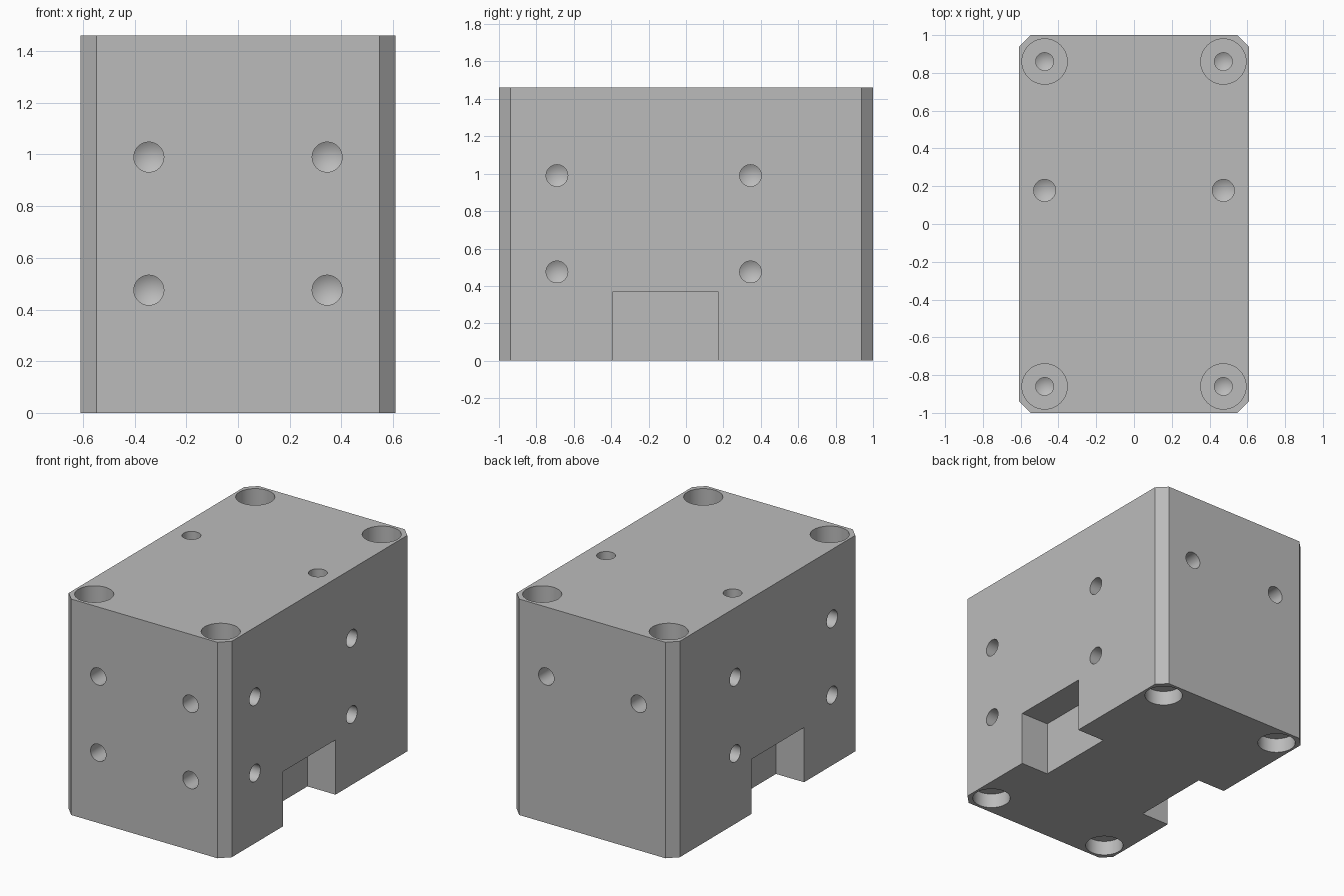
import bpy, bmesh, math
from mathutils import Vector

if "Cube" in bpy.data.objects:
    bpy.data.objects.remove(bpy.data.objects["Cube"])

W, L, H, C = 0.61, 1.0, 1.46, 0.063   # half width, half length, height, corner chamfer
SEG = 40

grey = bpy.data.materials.new("plain grey")
grey.diffuse_color = (0.5, 0.5, 0.5, 1)
grey.use_nodes = True
grey.node_tree.nodes["Principled BSDF"].inputs["Base Color"].default_value = grey.diffuse_color


def make_object(name, bm):
    bmesh.ops.recalc_face_normals(bm, faces=bm.faces)
    mesh = bpy.data.meshes.new(name)
    bm.to_mesh(mesh)
    bm.free()
    mesh.materials.append(grey)
    ob = bpy.data.objects.new(name, mesh)
    bpy.context.collection.objects.link(ob)
    return ob


def drill(bm, pos, outward, profile):
    """Closed lathe cutter: profile is (radius, depth) pairs, ending in a cone tip."""
    rot = Vector(outward).to_track_quat('Z', 'Y')
    pos = Vector(pos)
    rings = []
    for r, d in profile:
        rings.append([bm.verts.new(pos + rot @ Vector((
            r * math.cos(2 * math.pi * i / SEG), r * math.sin(2 * math.pi * i / SEG), -d)))
            for i in range(SEG)])
    bm.faces.new(rings[0])
    for a, b in zip(rings, rings[1:]):
        for i in range(SEG):
            j = (i + 1) % SEG
            bm.faces.new((a[i], a[j], b[j], b[i]))
    r, d = profile[-1]
    tip = bm.verts.new(pos + rot @ Vector((0, 0, -d - r * 0.6)))
    for i in range(SEG):
        bm.faces.new((rings[-1][i], rings[-1][(i + 1) % SEG], tip))


def box(bm, lo, hi):
    verts = bmesh.ops.create_cube(bm, size=1)["verts"]
    for v in verts:
        v.co = [(a + b) / 2 + c * (b - a) for a, b, c in zip(lo, hi, v.co)]


# Block with chamfered upright corners
bm = bmesh.new()
outline = [(W, L - C), (W - C, L), (C - W, L), (-W, L - C),
           (-W, C - L), (C - W, -L), (W - C, -L), (W, C - L)]
base = bm.faces.new([bm.verts.new((x, y, 0)) for x, y in outline])
up = bmesh.ops.extrude_face_region(bm, geom=[base])["geom"]
bmesh.ops.translate(bm, vec=(0, 0, H), verts=[g for g in up if isinstance(g, bmesh.types.BMVert)])
block = make_object("drilled_block", bm)

# Cutters: blind threaded holes, counterbored corner holes, side notches
plain = [(0.058, -0.03), (0.058, 0.2)]
bore_top = [(0.12, -0.03), (0.12, 0.115), (0.047, 0.115), (0.047, 0.33)]
bore_bottom = [(0.12, -0.03), (0.12, 0.1), (0.047, 0.1), (0.047, 0.32)]
bm = bmesh.new()
for s in (-1, 1):
    for z in (0.475, 0.99):
        drill(bm, (s * 0.345, -L, z), (0, -1, 0), plain)          # front
        for y in (-0.69, 0.345):
            drill(bm, (s * W, y, z), (s, 0, 0), plain)            # sides
    drill(bm, (s * 0.345, L, 0.99), (0, 1, 0), plain)             # back
    drill(bm, (s * 0.473, 0.178, H), (0, 0, 1), plain)            # top
    for y in (-0.86, 0.86):
        drill(bm, (s * 0.473, y, H), (0, 0, 1), bore_top)
        drill(bm, (s * 0.473, y, 0), (0, 0, -1), bore_bottom)
    x0, x1 = sorted((s * (W - 0.21), s * (W + 0.05)))
    box(bm, (x0, -0.39, -0.05), (x1, 0.17, 0.37))                 # notch
cutter = make_object("hole_cutter", bm)
cutter.hide_render = True

# Apply the cut, then remove the helper
bpy.ops.object.select_all(action='DESELECT')
bpy.context.view_layer.objects.active = block
block.select_set(True)
mod = block.modifiers.new("holes", 'BOOLEAN')
mod.operation = 'DIFFERENCE'
mod.solver = 'EXACT'
mod.object = cutter
bpy.ops.object.modifier_apply(modifier=mod.name)
bpy.data.objects.remove(cutter)
bpy.ops.object.shade_smooth_by_angle(angle=math.radians(30))
